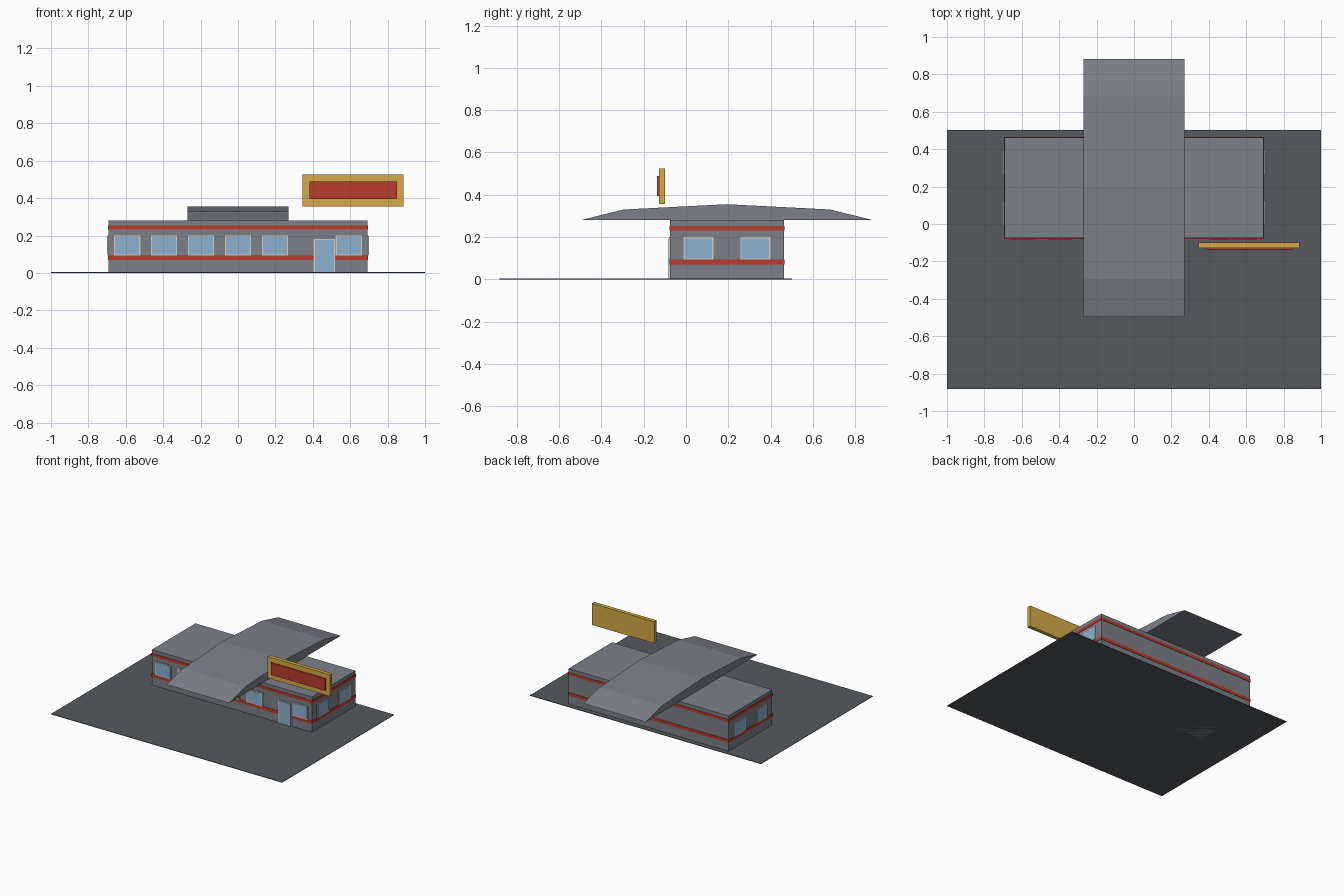
import bpy, bmesh

if "Cube" in bpy.data.objects:
    bpy.data.objects.remove(bpy.data.objects["Cube"])

def material(name, rgb):
    """Flat colour given as sRGB bytes, stored as linear values."""
    lin = [(c / 255 / 12.92 if c <= 10 else ((c / 255 + 0.055) / 1.055) ** 2.4) for c in rgb]
    m = bpy.data.materials.new(name)
    m.diffuse_color = (*lin, 1)
    m.use_nodes = True
    m.node_tree.nodes["Principled BSDF"].inputs["Base Color"].default_value = m.diffuse_color
    return m

GREY = material("wall grey", (125, 128, 137))
ASPHALT = material("asphalt", (86, 90, 93))
RED = material("red", (184, 60, 46))
GOLD = material("gold", (214, 170, 72))
GLASS = material("window blue", (140, 178, 208))
FRAME = material("frame cream", (214, 206, 196))

def finish(name, bm, mat):
    bmesh.ops.recalc_face_normals(bm, faces=bm.faces)
    me = bpy.data.meshes.new(name)
    bm.to_mesh(me)
    bm.free()
    me.materials.append(mat)
    ob = bpy.data.objects.new(name, me)
    bpy.context.collection.objects.link(ob)
    return ob

def box(name, x, y, z, mat):
    """Box from (min, max) pairs on each axis."""
    bm = bmesh.new()
    bmesh.ops.create_cube(bm, size=1)
    for v in bm.verts:
        v.co = [(a + b) / 2 + c * (b - a) for (a, b), c in zip((x, y, z), v.co)]
    return finish(name, bm, mat)

# Building extents
X, Y0, Y1, H = 0.693, -0.076, 0.463, 0.28
MID = (Y0 + Y1) / 2

# Lot and main block
box("ground", (-1, 1), (-0.883, 0.502), (0, 0.004), ASPHALT)
box("building", (-X, X), (Y0, Y1), (0, H), GREY)

# Stripes wrapping all four walls
E = 0.003
for label, z in (("lower", (0.07, 0.094)), ("upper", (0.231, 0.253))):
    box(label + "_stripe", (-X - E, X + E), (Y0 - E, Y1 + E), z, RED)

# Arched canopy: profile along y, extruded along x
profile = [(-0.69, 0.28), (-0.488, 0.33), (0, 0.355), (0.488, 0.33), (0.69, 0.28)]
bm = bmesh.new()
face = bm.faces.new([bm.verts.new((-0.27, MID + y, z)) for y, z in profile])
ext = bmesh.ops.extrude_face_region(bm, geom=[face])
bmesh.ops.translate(bm, vec=(0.54, 0, 0),
                    verts=[g for g in ext["geom"] if isinstance(g, bmesh.types.BMVert)])
finish("canopy_roof", bm, GREY)

def opening(name, wall, c, w, z0, z1, bottom=True):
    """Framed glass plate on the front, left or right wall, centred at c."""
    t = 0.006
    for part, inset, out, mat in (("_frame", 0, 0.005, FRAME), ("_glass", t, 0.007, GLASS)):
        span = (c - w / 2 + inset, c + w / 2 - inset)
        z = (z0 + (inset if bottom else 0), z1 - inset)
        if wall == "front":
            box(name + part, span, (Y0 - out, Y0 + 0.001), z, mat)
        else:
            s = 1 if wall == "right" else -1
            box(name + part, sorted((s * (X - 0.001), s * (X + out))), span, z, mat)

# Front windows (the door takes one bay) and door
for i in (-3, -2, -1, 0, 1, 3):
    opening(f"front_window_{i + 4}", "front", i * 0.1975, 0.14, 0.093, 0.2)
opening("door", "front", 0.462, 0.115, 0.004, 0.182, bottom=False)

# Two windows on each end wall
for wall in ("left", "right"):
    for i, s in enumerate((-1, 1)):
        opening(f"{wall}_window_{i + 1}", wall, MID + s * 0.135, 0.142, 0.093, 0.2)

# Sign board with raised panel
box("sign_board", (0.344, 0.884), (-0.128, -0.099), (0.356, 0.525), GOLD)
box("sign_panel", (0.382, 0.85), (-0.137, -0.127), (0.394, 0.488), RED)
